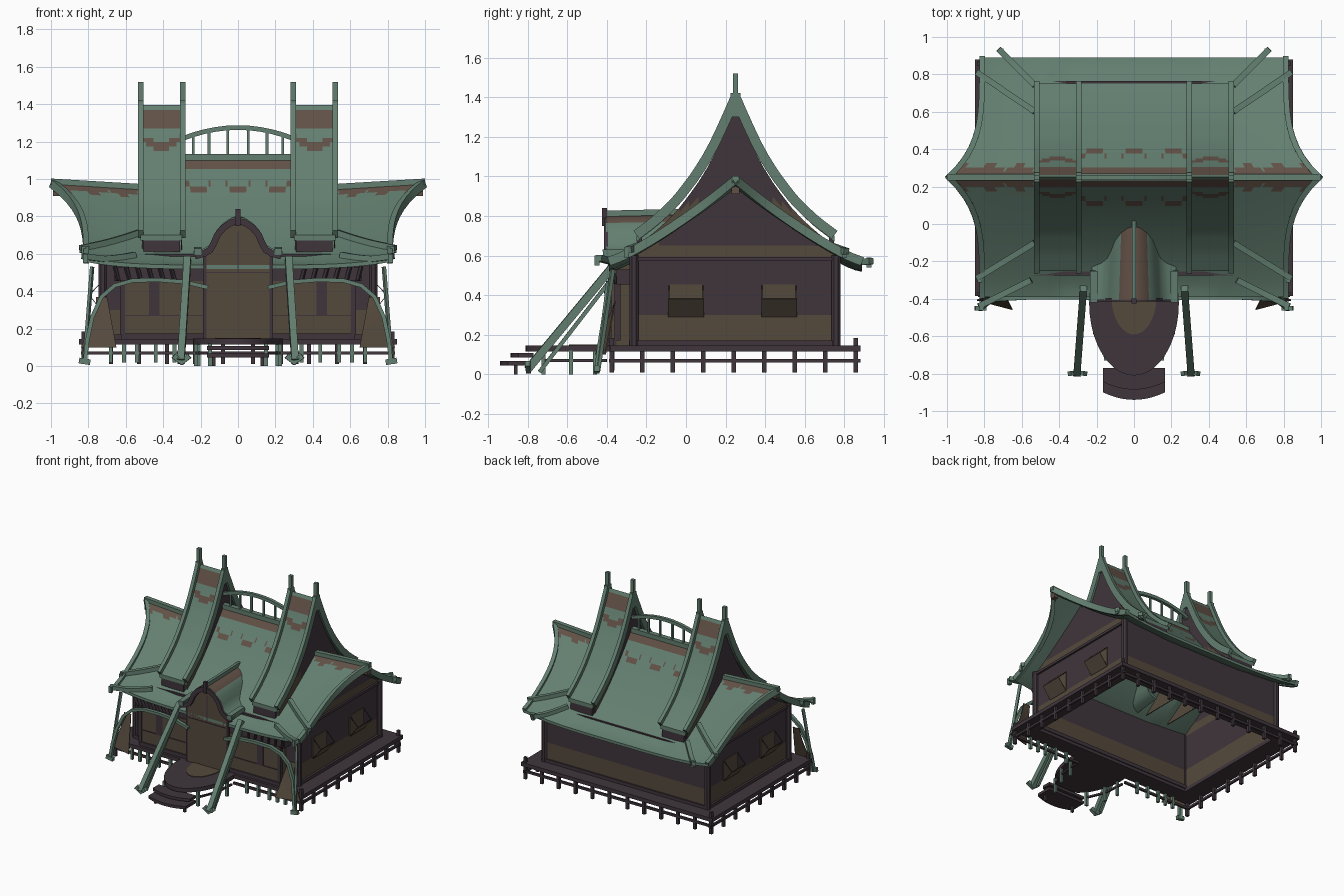
import bpy, math
from mathutils import Vector as V

if "Cube" in bpy.data.objects:
    bpy.data.objects.remove(bpy.data.objects["Cube"])

# ---------- materials ----------
def mat(name, r, g, b):
    m = bpy.data.materials.new(name)
    m.diffuse_color = (r, g, b, 1)
    m.use_nodes = True
    m.node_tree.nodes["Principled BSDF"].inputs["Base Color"].default_value = m.diffuse_color
    return m
GREEN = mat("weathered green", .125, .212, .162)
PURPLE = mat("dark plum wood", .050, .036, .045)
BROWN = mat("wall brown", .090, .067, .046)
RUST = mat("roof brown", .122, .082, .062)

# ---------- helpers ----------
def make(name, verts, faces, mats, idx=None):
    me = bpy.data.meshes.new(name)
    me.from_pydata([tuple(v) for v in verts], [], faces)
    for m in mats:
        me.materials.append(m)
    if idx:
        for p, k in zip(me.polygons, idx):
            p.material_index = k
    me.shade_smooth()
    me.set_sharp_from_angle(angle=math.radians(35))
    ob = bpy.data.objects.new(name, me)
    bpy.context.collection.objects.link(ob)
    return ob

def grid(name, P, nu, nv, off, mats, rule=None):
    """Two-sided sheet P(i,j) thickened by off; rule(centre) picks the colour."""
    top = [V(P(i, j)) for i in range(nu + 1) for j in range(nv + 1)]
    n, w = len(top), nv + 1
    verts = top + [v + V(off) for v in top]
    faces, idx = [], []
    flip = (top[w] - top[0]).cross(top[1] - top[0]).dot(V(off)) > 0
    for i in range(nu):
        for j in range(nv):
            q = [i*w + j, (i+1)*w + j, (i+1)*w + j + 1, i*w + j + 1]
            k = rule(sum((top[a] for a in q), V()) / 4) if rule else 0
            faces += [q, [a + n for a in reversed(q)]]
            idx += [k, k if abs(off[2]) < 1e-6 else 0]
    loop = [i*w for i in range(nu)] + [nu*w + j for j in range(nv)]
    loop += [i*w + nv for i in range(nu, 0, -1)] + [j for j in range(nv, 0, -1)]
    for a, b in zip(loop, loop[1:] + loop[:1]):
        faces.append([b, a, a + n, b + n])
        idx.append(0)
    if not flip:
        faces = [f[::-1] for f in faces]
    return make(name, verts, faces, mats, idx)

def box(name, x0, x1, y0, y1, z0, z1, m):
    v = [(x, y, z) for x in (x0, x1) for y in (y0, y1) for z in (z0, z1)]
    f = [(0, 1, 3, 2), (4, 6, 7, 5), (0, 4, 5, 1), (2, 3, 7, 6), (0, 2, 6, 4), (1, 5, 7, 3)]
    return make(name, v, f, [m])

def bar(name, pts, w, h, m, side=None, n=4):
    """Sweep a rectangular (n=4) or round section along a path."""
    pts, verts, faces = [V(p) for p in pts], [], []
    for i, p in enumerate(pts):
        t = (pts[min(i+1, len(pts)-1)] - pts[max(i-1, 0)]).normalized()
        s = V(side) if side else t.cross(V((0, 0, 1)))
        s = s.normalized() if s.length > .05 else V((1, 0, 0))
        u = s.cross(t).normalized()
        for k in range(n):
            a = 2*math.pi*(k + .5)/n
            r = .7071 if n == 4 else .5
            verts.append(p + s*math.cos(a)*r*w + u*math.sin(a)*r*h)
    for i in range(len(pts) - 1):
        for k in range(n):
            a, b = i*n + k, i*n + (k+1) % n
            faces.append((a, b, b + n, a + n))
    e = (len(pts) - 1)*n
    faces += [tuple(range(n))[::-1], tuple(range(e, e + n))]
    return make(name, verts, faces, [m])

def prism(name, outline, z0, z1, m):
    n = len(outline)
    v = [(x, y, z) for z in (z0, z1) for x, y in outline]
    f = [tuple(range(n))[::-1], tuple(range(n, 2*n))]
    f += [(i, (i+1) % n, (i+1) % n + n, i + n) for i in range(n)]
    return make(name, v, f, [m])

def lerp(tab, t):
    for (a, p), (b, q) in zip(tab, tab[1:]):
        if t <= b:
            return p + (q - p)*(t - a)/(b - a)
    return tab[-1][1]

# ---------- main swept roof ----------
RY = .25
def roof_z(x, y):
    t, ax = min(abs(y - RY)/.64, 1), abs(x)
    eave = .54 + .04*min(ax/.82, 1)**4
    k = min(max((ax - .36)/.1, 0), 1)
    mid = eave + (1.125 - eave)*(1 - t)**1.5
    out = eave + (.955 + .03*max(ax - .5, 0)/.5 - eave)*(1 - t)**1.2
    return mid + (out - mid)*k

def roof_w(t):
    return .82 + .18*(1 - t)**4

def roof_pt(i, j):
    s = j/44*2 - 1
    t = abs(s)**1.25
    x = (i/160*2 - 1)*roof_w(t)
    y = RY + math.copysign(t*.64, s)
    return x, y, roof_z(x, y)

def roof_paint(c):
    ax = abs(c.x)
    if ax < .34:                                   # band and crescents, centre bay
        d = abs(c.x - round(c.x/.21)*.21)/.075
        return int(1.04 < c.z < 1.115 or (d < 1 and abs(c.z - .945 - .045*d*d) < .026*(1.1 - d)))
    drop = .03 + .022*abs(math.sin((ax - .53)*math.pi/.155))
    return int(.53 < ax < .97 and c.z > roof_z(c.x, RY) - drop)
grid("main_roof", roof_pt, 160, 44, (0, 0, -.022), [GREEN, RUST], roof_paint)
box("centre_ridge", -.3, .3, .23, .27, 1.10, 1.135, GREEN)

for s in (1, -1):
    # end ridges, gable barge boards, ridge end blocks
    bar("end_ridge", [(s*x, RY, .955 + .03*(x - .5)/.5) for x in (.5, .75, 1)], .035, .035, GREEN)
    box("ridge_end_block", min(s*.955, s*.99), max(s*.955, s*.99), .23, .27, .91, .98, RUST)
    for d in (1, -1):
        pts = []
        for k in range(13):
            t = k/12
            x, y = s*(roof_w(t) - .008), RY + d*.64*t
            pts.append((x, y, roof_z(x, y) - .008))
        bar("gable_barge_board", pts, .03, .045, GREEN)
    # corner rafter poles lying over the eaves
    for name, a, b, z in (("front_upper_pole", (.53, -.10), (.84, -.29), .61),
                          ("front_lower_pole", (.55, -.30), (.83, -.44), .57),
                          ("back_upper_pole", (.53, .60), (.84, .81), .61),
                          ("back_lower_pole", (.53, .74), (.725, .935), .56)):
        pts = []
        for k in range(6):
            f = k/5
            x, y = a[0] + (b[0]-a[0])*f, a[1] + (b[1]-a[1])*f
            pts.append((s*x, y, max(roof_z(x, y) + .008, z if f > .7 else 0)))
        bar(name, pts, .032, .032, GREEN)
        bar(name + "_tip", [(s*(b[0]-.015), b[1] - .01, z - .02), (s*(b[0]-.015), b[1] - .01, z + .03)], .025, .025, GREEN)

# ---------- two tall saddle roofs ----------
TALL = [(0, 1.395), (.05, 1.28), (.12, 1.13), (.2, 1.0), (.3, .87), (.4, .775), (.5, .70)]
def tall_z(d):
    return sum(lerp(TALL, min(max(abs(d + e), 0), .5)) for e in (-.02, 0, .02))/3 if .02 < abs(d) < .48 else lerp(TALL, abs(d))
def tall_paint(c):
    xr = abs(abs(c.x) - .41)/.1
    return int(1.28 < c.z < 1.375 or abs(c.z - 1.165 - .05*xr) < .022)
for s in (1, -1):
    grid("tall_roof", lambda i, j: (s*(.30 + .22*i/16), RY + (j/90 - .5), tall_z(j/90 - .5)),
         16, 90, (0, 0, -.03), [GREEN, RUST], tall_paint)
    for x in (.295, .52):
        for d in (1, -1):
            pts = [(s*x, RY + d*.5*k/14, tall_z(.5*k/14) + .005) for k in range(15)]
            bar("tall_roof_rib", pts, .028, .05, GREEN, (1, 0, 0))
        bar("ridge_horn", [(s*x, RY, 1.30), (s*x, RY, 1.42)], .028, .05, GREEN, (1, 0, 0))
        bar("ridge_horn_tip", [(s*x, RY, 1.40), (s*x, RY, 1.52)], .028, .026, GREEN, (1, 0, 0))
    for x in (.305, .512):                         # side gable panels
        grid("tall_side_panel", lambda i, j: (s*x, RY + .47*(i/20 - .5)*2,
             .60 + (tall_z(.47*(i/20 - .5)*2) - .05 - .60)*j/10), 20, 10, (.006, 0, 0),
             [PURPLE, BROWN], lambda c: int(c.z < .86 and abs(c.y - RY) > .17))
    for y in (-.235, .735):                        # closed ends
        box("tall_end_cap", min(s*.31, s*.505), max(s*.31, s*.505), y - .012, y + .012, .61, .70, PURPLE)

# arched rail bridging the ridges
bar("ridge_arch_rail", [(x/10*.3, RY, 1.275 - .06*(x/10)**2) for x in range(-10, 11, 2)], .025, .025, GREEN)
for x in (-.24, -.155, -.055, .055, .155, .24):
    bar("ridge_arch_post", [(x, RY, 1.11), (x, RY, 1.268 - .06*(x/.3)**2)], .014, .014, GREEN)

# ---------- house walls ----------
for y in (-.265, .755):
    a, b = y - .01, y + .01
    box("lower_wall", -.72, .72, a, b, .14, .30, BROWN)
    box("upper_wall", -.72, .72, a, b, .30, .60, PURPLE)
    box("base_beam", -.73, .73, a - .012, b + .012, .14, .17, PURPLE)
rows = [.14, .30, .585, .65, 9]
def wall_pt(s, i, j):
    y = -.265 + 1.02*i/24
    return s*.72, y, min(rows[j], roof_z(.72, y) - .025 - (4 - j)*.002)
for s in (1, -1):
    grid("gable_wall", lambda i, j: wall_pt(s, i, j), 24, 4, (-s*.015, 0, 0), [PURPLE, BROWN],
         lambda c: int(c.z < .30 or (.59 < c.z < .655 and not -.1 < c.y < .0 - .2)))
    bar("gable_tie_beam", [(s*.725, -.26, .583), (s*.725, .76, .583)], .02, .02, PURPLE)
    bar("gable_base_beam", [(s*.725, -.26, .155), (s*.725, .76, .155)], .025, .03, PURPLE)
    for y in (-.262, .757):
        bar("corner_post", [(s*.722, y, .14), (s*.722, y, .60)], .05, .05, PURPLE, n=8)
    for y in (0, .47):                             # awning windows
        grid("window_panel", lambda i, j: (s*.727, y - .09 + .18*i, .30 + .155*j), 1, 1, (-s*.005, 0, 0), [BROWN])
        grid("window_shutter", lambda i, j: (s*(.728 + .07*j), y - .09 + .18*i, .29 + .09*j),
             1, 1, (0, 0, .006), [BROWN])
        for e in (-.085, .085):
            bar("shutter_stay", [(s*.797, y + e, .38), (s*.728, y + e, .45)], .005, .005, PURPLE)

# ---------- front bay and entrance ----------
box("front_bay", -.62, .62, -.355, -.27, .14, .455, BROWN)
box("bay_sill", -.625, .625, -.365, -.35, .14, .175, PURPLE)
bar("bay_rail", [(-.62, -.357, .27), (.62, -.357, .27)], .006, .006, PURPLE)
box("bay_top_beam", -.66, .66, -.35, -.275, .455, .53, PURPLE)
for s in (1, -1):
    box("bay_post", min(s*.42, s*.475), max(s*.42, s*.475), -.36, -.35, .27, .455, PURPLE)
    box("bay_edge_post", min(s*.605, s*.63), max(s*.605, s*.63), -.36, -.33, .17, .46, PURPLE)
    for k in range(6):
        x = .34 + .06*k
        bar("eave_bracket", [(s*x, -.355, .46), (s*(x + .02), -.375, .535)], .012, .02, PURPLE)
    # hanging canvas at the corner
    grid("corner_canvas", lambda i, j: (s*(.70 - .05*j/6 + (.06 + .13*(j/6)**1.5)*i/4), -.36 - .10*(j/6) + .05*i/4*(j/6),
         .37 - .27*j/6), 4, 6, (0, .006, 0), [BROWN])
    # bent arch leg and raking struts
    bar("arch_leg", [(s*x, y, z) for x, y, z in ((.16, -.40, .42), (.29, -.39, .45), (.42, -.39, .46), (.56, -.39, .458),
        (.66, -.395, .43), (.73, -.40, .37), (.78, -.415, .26), (.805, -.435, .14), (.82, -.45, .01))], .028, .022, GREEN, (0, 1, 0))
    bar("arch_upper_leg", [(s*.78, -.37, .53), (s*.82, -.445, .02)], .016, .02, GREEN)
    bar("arch_foot", [(s*.79, -.45, .02), (s*.85, -.45, .03)], .025, .03, GREEN)
    bar("raking_strut", [(s*.27, -.345, .575), (s*.305, -.80, .025)], .038, .04, GREEN)
    bar("inner_strut", [(s*.28, -.355, .51), (s*.30, -.74, .012)], .018, .02, GREEN)
    bar("strut_foot", [(s*.26, -.80, .055), (s*.30, -.795, .02), (s*.345, -.80, .055)], .025, .03, GREEN)

# porch with arched dormer roof
PORCH = [(0, .80), (.04, .79), (.08, .765), (.115, .725), (.135, .68), (.155, .645), (.19, .625), (.24, .612)]
prof = [(-x, z) for x, z in PORCH[:0:-1]] + PORCH
grid("porch_roof", lambda i, j: (prof[i][0]*(1 - .04*j), -.405 + .42*j/4, prof[i][1] + .005*j/4), len(prof) - 1, 4,
     (0, 0, -.02), [GREEN, RUST], lambda c: int(abs(c.x) < .07))
bar("porch_ridge", [(0, -.41, .812), (0, .03, .822)], .022, .03, GREEN)
bar("porch_finial", [(0, -.412, .75), (0, -.412, .84)], .025, .025, PURPLE)
bar("porch_arch_trim", [(x*.96, -.405, z - .024) for x, z in prof], .02, .035, PURPLE, (0, 1, 0))
arch = [(-.17, .14), (.17, .14), (.17, .62), (.13, .65), (.11, .70), (.07, .745), (0, .775),
        (-.07, .745), (-.11, .70), (-.13, .65), (-.17, .62)]
n = len(arch)
make("porch_front", [(x, y, z) for y in (-.39, -.26) for x, z in arch],
     [tuple(range(n)), tuple(range(2*n - 1, n - 1, -1))] +
     [((i+1) % n, i, i + n, (i+1) % n + n) for i in range(n)], [BROWN])
bar("door_gap", [(0, -.391, .50), (0, -.391, .72)], .006, .005, PURPLE)
bar("door_lintel", [(-.17, -.391, .50), (.17, -.391, .50)], .005, .006, PURPLE)
for s in (1, -1):
    bar("porch_post", [(s*.178, -.385, .14), (s*.178, -.385, .62)], .018, .018, PURPLE)
    bar("porch_eave_knob", [(s*.215, -.42, .612), (s*.215, -.25, .62)], .04, .035, GREEN)

# ---------- deck, platform, steps ----------
for nme, x0, x1, y0, y1 in (("front", -.85, .85, -.385, -.25), ("back", -.85, .85, .74, .88),
                            ("left", -.85, -.70, -.25, .74), ("right", .70, .85, -.25, .74)):
    box("deck_" + nme, x0, x1, y0, y1, .115, .145, PURPLE)
def half_disc(rx, ry, y0, k=20):
    return [(-rx*math.cos(math.pi*i/k), y0 - ry*math.sin(math.pi*i/k)) for i in range(k + 1)]
prism("round_platform", [(-.235, -.38)] + half_disc(.24, .39, -.42) + [(.235, -.38)], .115, .147, PURPLE)
prism("door_mat", half_disc(.12, .20, -.39), .146, .151, BROWN)
for z, yb in ((.085, -.845), (.045, -.90)):
    prism("curved_step", [(-.165, -.77)] + [(.165*k/5, yb - .04*(1 - (k/5)**2)) for k in range(-5, 6)] + [(.165, -.77)], z, z + .022, PURPLE)
for s in (1, -1):
    bar("step_post", [(s*.13, -.86, 0), (s*.13, -.86, .06)], .018, .018, PURPLE)
    for x, y in ((.15, -.72), (.21, -.58), (.225, -.46)):
        bar("platform_post", [(s*x, y, 0), (s*x, y, .12)], .02, .02, GREEN)
    bar("platform_rail", [(s*.225, -.40, .07), (s*.21, -.58, .07), (s*.15, -.72, .07)], .014, .014, PURPLE)

# stilts and rails round the deck
for s in (1, -1):
    for k in range(9):
        y = -.375 + k*.154
        bar("side_stilt", [(s*.825, y, .01), (s*.825, y, .185 if k in (0, 8) else .12)], .022, .022, PURPLE)
    bar("side_rail", [(s*.825, -.39, .07), (s*.825, .88, .07)], .016, .018, PURPLE)
    for x in (.08, .23, .38, .53, .68):
        bar("back_stilt", [(s*x, .857, .01), (s*x, .857, .12)], .022, .022, PURPLE)
    for x in (.34, .44, .54, .61, .68):
        bar("front_stilt", [(s*x, -.37, .02), (s*x, -.37, .12)], .02, .02, GREEN)
    bar("front_rail", [(s*.22, -.37, .07), (s*.84, -.37, .07)], .016, .018, PURPLE)
bar("back_rail", [(-.84, .857, .07), (.84, .857, .07)], .016, .018, PURPLE)
